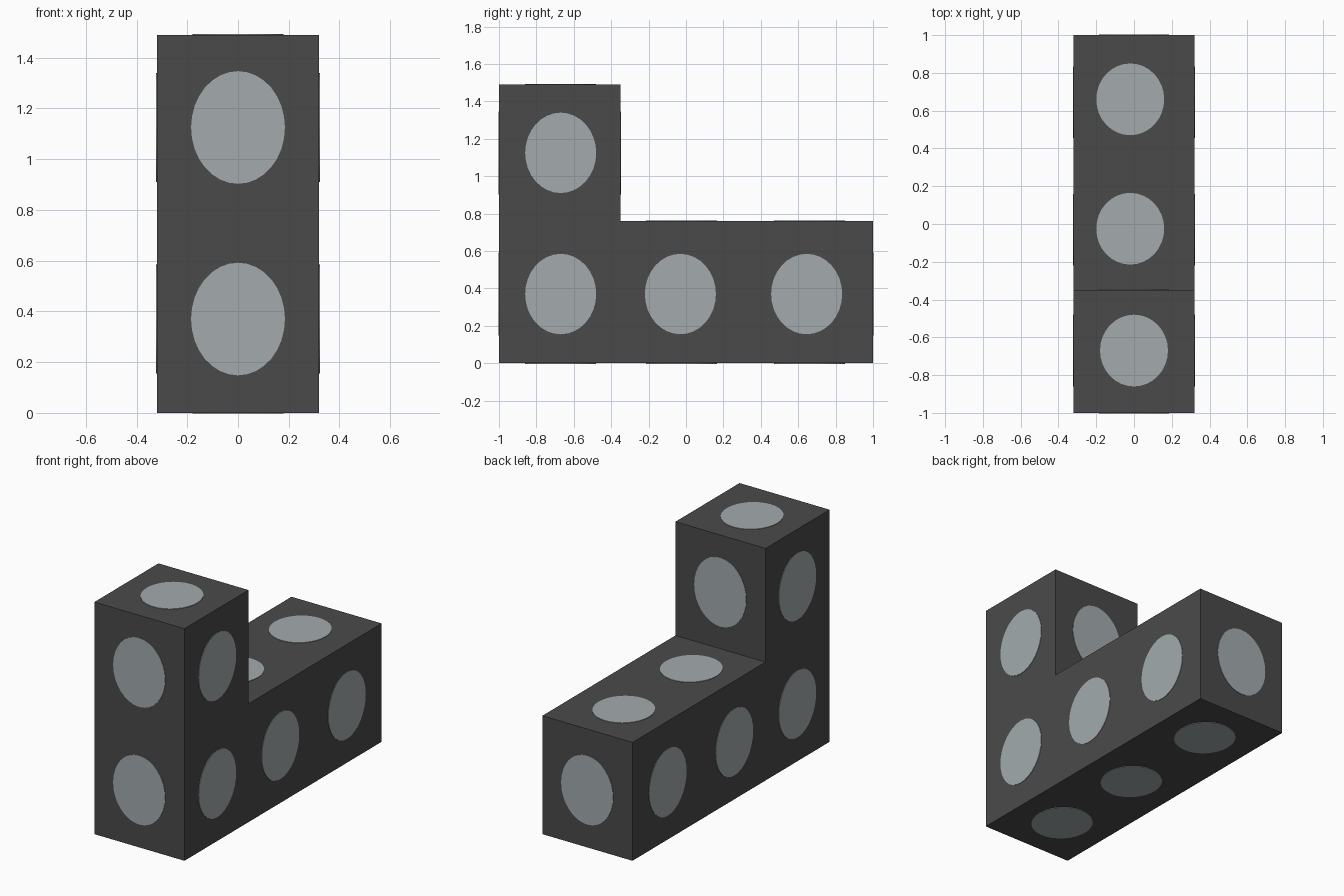
import bpy, bmesh, math
from mathutils import Vector

if "Cube" in bpy.data.objects:
    bpy.data.objects.remove(bpy.data.objects["Cube"])

W = 0.32                  # half width
STEP_Y, STEP_Z, TOP = -0.35, 0.76, 1.49
T = 0.003                 # thickness of the painted spots


def material(name, rgb):
    m = bpy.data.materials.new(name)
    m.diffuse_color = (*rgb, 1)
    m.use_nodes = True
    m.node_tree.nodes["Principled BSDF"].inputs["Base Color"].default_value = m.diffuse_color
    return m


dark = material("dark grey", (0.0685, 0.0685, 0.0685))
pale = material("pale grey", (0.366, 0.407, 0.418))


def add_object(name, bm, mat):
    bmesh.ops.recalc_face_normals(bm, faces=bm.faces)
    me = bpy.data.meshes.new(name)
    bm.to_mesh(me)
    bm.free()
    me.materials.append(mat)
    ob = bpy.data.objects.new(name, me)
    bpy.context.collection.objects.link(ob)


def prism(bm, points, offset):
    face = bm.faces.new([bm.verts.new(p) for p in points])
    new = bmesh.ops.extrude_face_region(bm, geom=[face])["geom"]
    bmesh.ops.translate(bm, vec=offset,
                        verts=[v for v in new if isinstance(v, bmesh.types.BMVert)])


# L-shaped body: side profile extruded across x
bm = bmesh.new()
profile = [(-1, 0), (1, 0), (1, STEP_Z), (STEP_Y, STEP_Z), (STEP_Y, TOP), (-1, TOP)]
prism(bm, [(-W, y, z) for y, z in profile], (2 * W, 0, 0))
add_object("l_shaped_body", bm, dark)


def spots(name, normal, u, v, ru, rv, centres, n=32):
    """Thin oval plates lying on a face, spanned by axes u and v."""
    normal, u, v = Vector(normal), Vector(u), Vector(v)
    bm = bmesh.new()
    for c in centres:
        ring = [Vector(c) + u * ru * math.cos(a) + v * rv * math.sin(a)
                for a in (2 * math.pi * i / n for i in range(n))]
        prism(bm, ring, normal * T)
    add_object(name, bm, pale)


X, Y, Z = (1, 0, 0), (0, 1, 0), (0, 0, 1)
LOW, HIGH = 0.37, 1.125

# Front and back spots
spots("front_spots", (0, -1, 0), X, Z, 0.185, 0.222, [(0, -1, LOW), (0, -1, HIGH)])
spots("back_spots", Y, X, Z, 0.185, 0.222, [(0, 1, LOW), (0, STEP_Y, HIGH)])

# Side spots, mirrored left and right
for name, s in (("right_spots", 1), ("left_spots", -1)):
    spots(name, (s, 0, 0), Y, Z, 0.19, 0.215,
          [(s * W, y, LOW) for y in (-0.67, -0.03, 0.645)] + [(s * W, -0.67, HIGH)])

# Top and underside spots
spots("top_spots", Z, X, Y, 0.18, 0.19,
      [(0, -0.67, TOP), (-0.02, -0.025, STEP_Z), (-0.02, 0.66, STEP_Z)])
spots("bottom_spots", (0, 0, -1), X, Y, 0.18, 0.19,
      [(0, y, 0) for y in (-0.67, -0.025, 0.66)])
